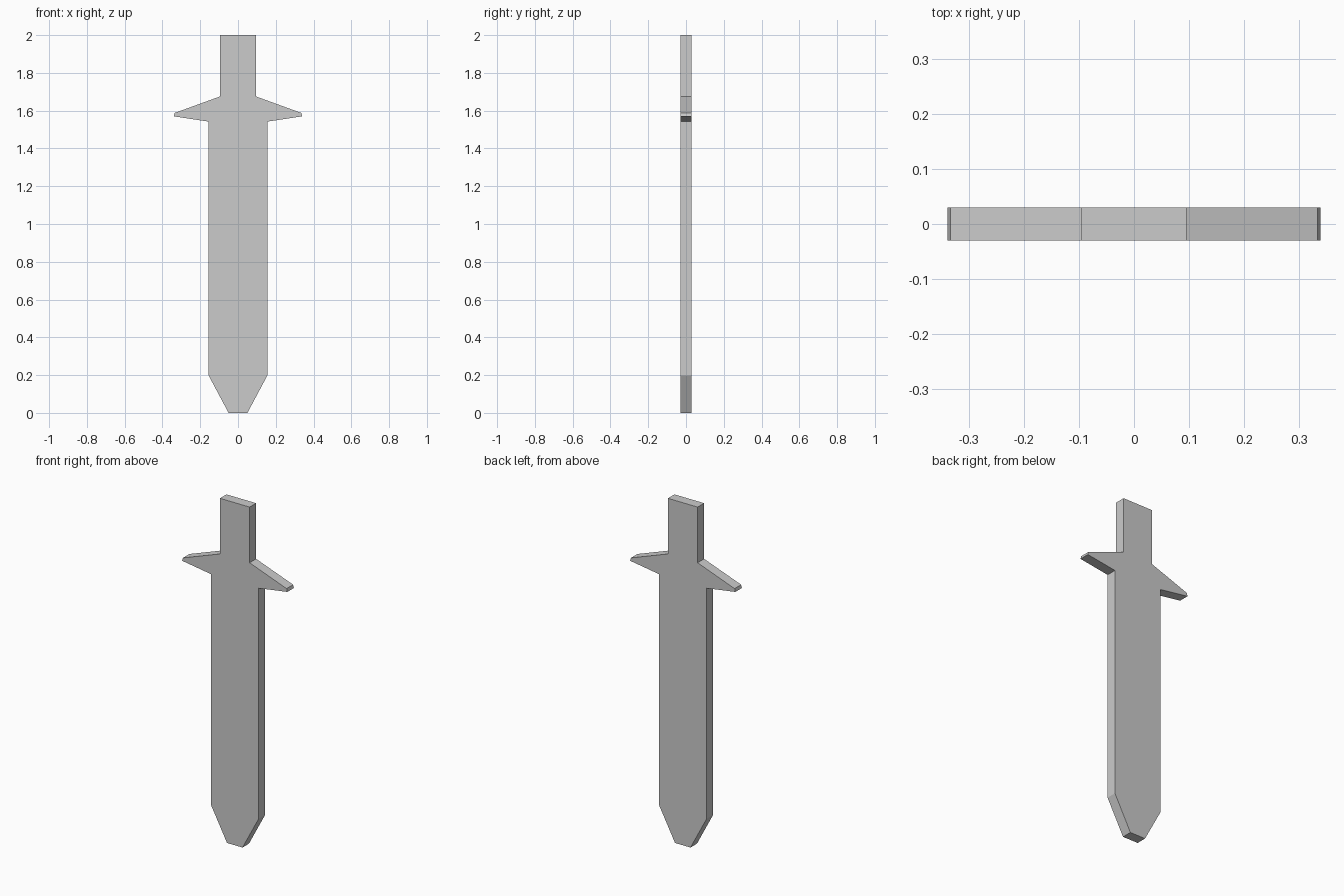
import bpy, bmesh

if "Cube" in bpy.data.objects:
    bpy.data.objects.remove(bpy.data.objects["Cube"])

THICKNESS = 0.06

# Right half of the sword outline, from blade tip up to pommel end (x, z)
half = [(0.05, 0.0), (0.155, 0.197), (0.155, 1.542),   # blade
        (0.34, 1.57), (0.335, 1.588),                  # guard tip
        (0.096, 1.675), (0.096, 2.0)]                  # grip
outline = half + [(-x, z) for x, z in reversed(half)]

# Flat sword: fill the outline and extrude it through its thickness
bm = bmesh.new()
face = bm.faces.new([bm.verts.new((x, -THICKNESS / 2, z)) for x, z in outline])
extruded = bmesh.ops.extrude_face_region(bm, geom=[face], use_keep_orig=True)
verts = [g for g in extruded["geom"] if isinstance(g, bmesh.types.BMVert)]
bmesh.ops.translate(bm, verts=verts, vec=(0, THICKNESS, 0))
bmesh.ops.recalc_face_normals(bm, faces=bm.faces)

mesh = bpy.data.meshes.new("sword")
bm.to_mesh(mesh)
bm.free()
bpy.context.collection.objects.link(bpy.data.objects.new("sword", mesh))
